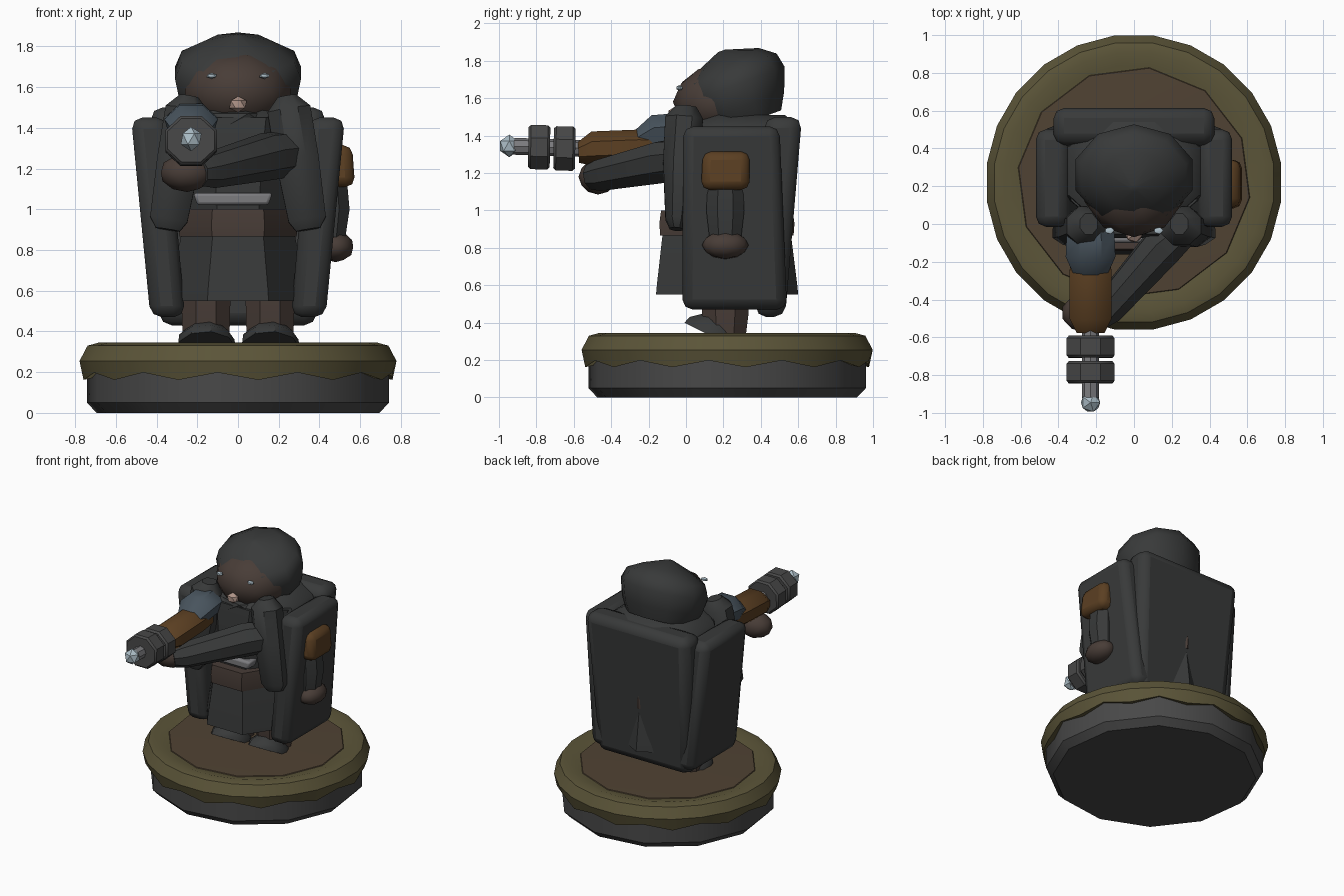
import bpy, bmesh
from math import sin, cos, pi, radians
from mathutils import Vector

if "Cube" in bpy.data.objects:
    bpy.data.objects.remove(bpy.data.objects["Cube"])

COLORS = {
    "cloth": (0.040, 0.042, 0.042), "stone": (0.065, 0.065, 0.065),
    "moss": (0.105, 0.090, 0.040), "earth": (0.080, 0.055, 0.033),
    "skin": (0.065, 0.046, 0.038), "leather": (0.105, 0.050, 0.016),
    "blue": (0.065, 0.088, 0.110), "pale": (0.42, 0.52, 0.58),
    "nose": (0.42, 0.29, 0.24), "metal": (0.20, 0.20, 0.21),
}
MATS = {}
for key, rgb in COLORS.items():
    MATS[key] = bpy.data.materials.new(key)
    MATS[key].diffuse_color = (*rgb, 1)


def finish(name, bm, mat, bevel=0, angle=40):
    bmesh.ops.recalc_face_normals(bm, faces=bm.faces)
    me = bpy.data.meshes.new(name)
    bm.to_mesh(me)
    bm.free()
    ob = bpy.data.objects.new(name, me)
    bpy.context.collection.objects.link(ob)
    me.materials.append(MATS[mat])
    if bevel:
        m = ob.modifiers.new("Bevel", "BEVEL")
        m.width, m.segments, m.limit_method = bevel, 2, "NONE"
    bpy.ops.object.select_all(action="DESELECT")
    ob.select_set(True)
    bpy.context.view_layer.objects.active = ob
    bpy.ops.object.shade_smooth_by_angle(angle=radians(angle))
    return ob


def tube(name, rings, n, mat, phase=0.0, wave=None, angle=40):
    """Loft n-sided rings (centre, half width, half depth) along a path."""
    bm = bmesh.new()
    d = (Vector(rings[-1][0]) - Vector(rings[0][0])).normalized()
    u = (Vector((1, 0, 0)) - d * d.x).normalized()
    v = d.cross(u)
    loops = []
    for k, (c, a, b) in enumerate(rings):
        loop = []
        for i in range(n):
            t = phase + 2 * pi * i / n
            p = Vector(c) + u * a * cos(t) + v * b * sin(t)
            if wave and k in wave:
                p.z += wave[k] * (-1) ** i
            loop.append(bm.verts.new(p))
        loops.append(loop)
    for lo, hi in zip(loops, loops[1:]):
        for i in range(n):
            j = (i + 1) % n
            bm.faces.new((lo[i], lo[j], hi[j], hi[i]))
    bm.faces.new(loops[0][::-1])
    bm.faces.new(loops[-1])
    return finish(name, bm, mat, angle=angle)


def stack(name, rows, n, mat, cx=0, **kw):
    """Vertical loft from rows of (z, centre y, half width, half depth)."""
    return tube(name, [((cx, y, z), a, b) for z, y, a, b in rows], n, mat, **kw)


def blob(name, loc, size, mat, sub=2):
    bm = bmesh.new()
    bmesh.ops.create_icosphere(bm, subdivisions=sub, radius=1)
    for vert in bm.verts:
        vert.co = Vector(loc) + Vector(a * b for a, b in zip(vert.co, size))
    return finish(name, bm, mat)


def slab(name, low, high, mat, bevel):
    """Tapered rounded box between two rectangles (z, x0, x1, y0, y1)."""
    bm = bmesh.new()
    vs = [bm.verts.new((x, y, z)) for z, x0, x1, y0, y1 in (low, high)
          for x, y in ((x0, y0), (x1, y0), (x1, y1), (x0, y1))]
    for f in ((3, 2, 1, 0), (4, 5, 6, 7), (0, 1, 5, 4), (1, 2, 6, 5), (2, 3, 7, 6), (3, 0, 4, 7)):
        bm.faces.new([vs[i] for i in f])
    return finish(name, bm, mat, bevel)


# Round base with a wavy moss rim and bare earth inside
CY, PH = 0.22, radians(-7.5)
stack("base_disc", [(0, CY, 0.70, 0.70), (0.05, CY, 0.748, 0.748), (0.22, CY, 0.748, 0.748)],
      12, "stone", phase=PH)
stack("moss_rim", [(0.19, CY, 0.72, 0.72), (0.18, CY, 0.765, 0.765), (0.255, CY, 0.785, 0.785),
                   (0.33, CY, 0.745, 0.745), (0.345, CY, 0.69, 0.69), (0.325, CY, 0.62, 0.62)],
      24, "moss", phase=PH, wave={0: 0.018, 1: 0.018})
stack("earth_top", [(0.30, CY, 0.64, 0.63), (0.33, CY, 0.615, 0.61), (0.338, CY, 0.3, 0.3)],
      12, "earth", phase=PH)

# Legs and shoes
for s, side in ((-1, "right"), (1, "left")):
    stack(side + "_leg", [(0.34, 0.21, 0.12, 0.12), (0.45, 0.21, 0.128, 0.135), (0.65, 0.21, 0.13, 0.135)],
          8, "skin", cx=s * 0.157, phase=pi / 8)
    stack(side + "_shoe", [(0.32, 0.15, 0.145, 0.18), (0.36, 0.16, 0.14, 0.16), (0.40, 0.19, 0.10, 0.11)],
          9, "cloth", cx=s * 0.157)

# Tunic with a belt; its rear corner shows through the cloak
BACK = pi / 2
stack("skirt", [(0.55, 0.20, 0.345, 0.40), (0.60, 0.20, 0.34, 0.395), (0.88, 0.20, 0.285, 0.36)],
      7, "cloth", phase=BACK)
stack("belt", [(0.865, 0.20, 0.295, 0.375), (0.93, 0.20, 0.30, 0.38), (1.0, 0.20, 0.29, 0.37)],
      7, "skin", phase=BACK)
stack("torso", [(0.98, 0.22, 0.27, 0.31), (1.2, 0.23, 0.30, 0.33), (1.43, 0.25, 0.36, 0.33)],
      8, "cloth", phase=pi / 8)
slab("chest_buckle", (1.02, -0.20, 0.15, -0.10, 0), (1.08, -0.22, 0.17, -0.10, 0), "metal", 0.015)

# Heavy cloak: back panel, two side panels, two front folds
slab("cloak_back", (0.43, -0.385, 0.385, 0.37, 0.53), (1.50, -0.43, 0.43, 0.42, 0.62), "cloth", 0.06)
for s, side in ((-1, "right"), (1, "left")):
    def box(z, a, b, y0, y1):
        return (z, min(s * a, s * b), max(s * a, s * b), y0, y1)
    slab("cloak_side_" + side, box(0.47, 0.26, 0.43, -0.02, 0.54),
         box(1.45, 0.345, 0.525, -0.015, 0.50), "cloth", 0.055)
    tube("cloak_front_" + side,
         [((s * 0.24, 0.0, 1.555), 0.05, 0.06), ((s * 0.25, -0.01, 1.49), 0.115, 0.11),
          ((s * 0.29, -0.03, 1.25), 0.115, 0.10), ((s * 0.34, -0.05, 0.95), 0.10, 0.065),
          ((s * 0.345, -0.05, 0.90), 0.065, 0.04)], 8, "cloth", phase=pi / 8)
stack("collar", [(1.38, 0.28, 0.40, 0.34), (1.45, 0.28, 0.37, 0.34), (1.51, 0.28, 0.27, 0.27)],
      8, "cloth", phase=pi / 8)

# Head, hair, beard and face details
blob("head", (0, 0.20, 1.58), (0.275, 0.27, 0.205), "skin")
stack("hair", [(1.47, 0.33, 0.25, 0.19), (1.55, 0.29, 0.30, 0.25), (1.67, 0.26, 0.325, 0.285),
               (1.75, 0.24, 0.29, 0.26), (1.81, 0.23, 0.17, 0.17), (1.853, 0.19, 0.02, 0.02)],
      10, "cloth", phase=pi / 10, angle=50)
blob("beard", (0, 0.07, 1.44), (0.19, 0.15, 0.07), "cloth", 1)
blob("nose", (0, -0.06, 1.515), (0.048, 0.04, 0.04), "nose", 1)
for s, side in ((-1, "right"), (1, "left")):
    blob(side + "_eye", (s * 0.13, -0.035, 1.655), (0.028, 0.02, 0.015), "pale", 1)

# Arm hanging outside the left cloak panel
tube("side_arm", [((0.45, 0.21, 1.16), 0.09, 0.10), ((0.46, 0.21, 1.0), 0.095, 0.11),
                  ((0.45, 0.21, 0.84), 0.08, 0.09)], 8, "cloth", phase=pi / 8)
slab("side_shoulder_pad", (1.11, 0.42, 0.575, 0.08, 0.34), (1.315, 0.42, 0.56, 0.09, 0.34), "leather", 0.045)
blob("side_hand", (0.48, 0.21, 0.815), (0.09, 0.125, 0.075), "skin")

# Forearm crossing the chest, and the gripping hand
tube("forearm", [((0.24, -0.04, 1.27), 0.10, 0.115), ((0.15, -0.12, 1.26), 0.115, 0.12),
                 ((-0.14, -0.45, 1.19), 0.09, 0.09), ((-0.19, -0.51, 1.18), 0.06, 0.07)],
     8, "cloth", phase=pi / 8)
blob("gripping_hand", (-0.25, -0.47, 1.18), (0.135, 0.105, 0.095), "skin")

# Weapon arm: shoulder cup, sleeve and aimed barrel along -y
AX = -0.23
tube("shoulder_cup", [((AX, 0.05, 1.42), 0.09, 0.08), ((AX, -0.05, 1.43), 0.13, 0.10),
                      ((AX, -0.17, 1.42), 0.135, 0.10), ((AX, -0.27, 1.37), 0.09, 0.06)], 7, "blue", phase=-pi / 2)
tube("sleeve", [((AX, -0.10, 1.34), 0.10, 0.09), ((AX, -0.25, 1.34), 0.12, 0.10),
                ((AX, -0.50, 1.33), 0.12, 0.10), ((AX, -0.575, 1.31), 0.08, 0.06)], 8, "leather", phase=pi / 8)
tube("barrel", [((AX, -0.50, 1.33), 0.045, 0.045), ((AX, -0.92, 1.343), 0.045, 0.045)], 8, "metal")
for i, y in enumerate((-0.65, -0.785)):
    z = 1.33 + i * 0.007
    tube(f"barrel_ring_{i + 1}", [((AX, y + 0.058, z), 0.125, 0.115), ((AX, y + 0.045, z), 0.137, 0.128),
                                  ((AX, y - 0.045, z + 0.002), 0.137, 0.128),
                                  ((AX, y - 0.058, z + 0.002), 0.125, 0.115)], 8, "stone", phase=pi / 8)
blob("muzzle_tip", (AX, -0.945, 1.345), (0.057, 0.057, 0.06), "pale", 1)

for m in bpy.data.materials:
    if m.users and not m.is_grease_pencil:
        m.use_nodes = True
        m.node_tree.nodes["Principled BSDF"].inputs["Base Color"].default_value = m.diffuse_color
